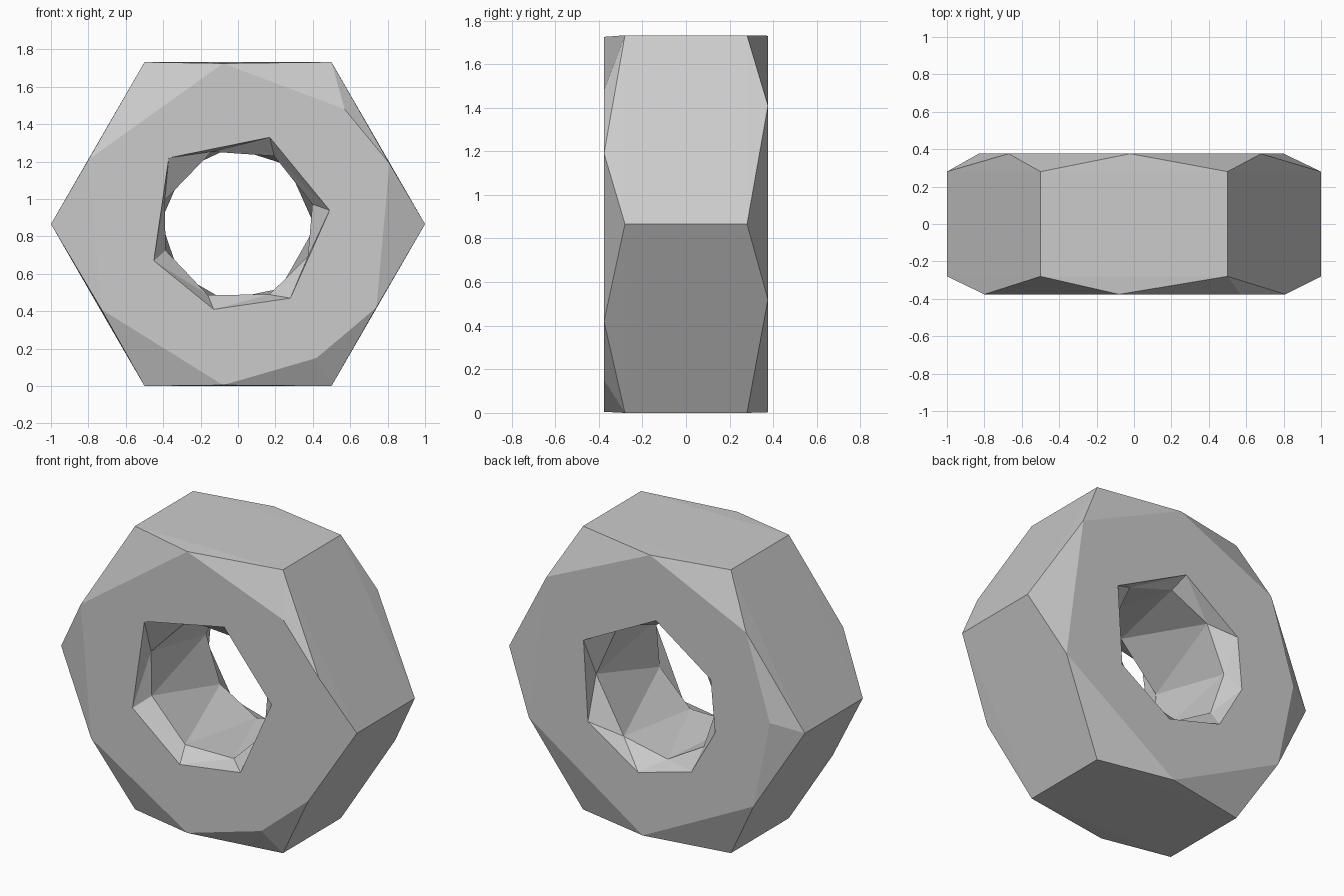
import bpy, bmesh, math

if "Cube" in bpy.data.objects:
    bpy.data.objects.remove(bpy.data.objects["Cube"])

CZ = 0.866          # height of the hole axis
FACE_Y = 0.376      # flat end faces
EDGE_Y = 0.28       # where the chamfers begin

bm = bmesh.new()


def ring(points, y):
    """Vertices at one depth, sorted counter-clockwise about the axis."""
    points = sorted(points, key=lambda p: math.atan2(p[1] - CZ, p[0]) % math.tau)
    return [bm.verts.new((x, y, z)) for x, z in points]


def circle(angles, radius):
    return [(radius * math.cos(math.radians(a)), CZ + radius * math.sin(math.radians(a)))
            for a in angles]


def stitch(a, b):
    """Join two closed rings with triangles, always taking the shorter diagonal."""
    start = min(range(len(b)), key=lambda k: (b[k].co - a[0].co).length)
    b = b[start:] + b[:start]
    na, nb = len(a), len(b)
    i = j = 0
    while i < na or j < nb:
        p, q = a[i % na], b[j % nb]
        p2, q2 = a[(i + 1) % na], b[(j + 1) % nb]
        if j == nb or (i < na and (p2.co - q.co).length < (q2.co - p.co).length):
            bm.faces.new((p, p2, q))
            i += 1
        else:
            bm.faces.new((p, q2, q))
            j += 1


def ring_edges(r):
    return [bm.edges.get((r[k], r[(k + 1) % len(r)])) for k in range(len(r))]


# Outlines (x, z) of the end faces and of the hole rims
hexagon = circle(range(0, 360, 60), 1.0)
front_outline = [(-.08, 1.725), (.57, 1.48), (.81, 1.19), (.74, .42),
                 (.42, .15), (-.08, .005), (-.73, .41), (-.80, 1.21)]
back_outline = [(-.02, 1.73), (.68, 1.41), (.80, .52), (.03, .003),
                (-.72, .38), (-.83, .92), (-.67, 1.43)]
front_rim = [(.17, 1.33), (.49, .94), (.28, .47), (-.13, .41), (-.45, .67), (-.37, 1.22)]
back_rim = [(.43, 1.09), (-.06, 1.34), (-.43, 1.08), (-.46, .76),
            (-.30, .48), (.06, .38), (.40, .60)]
front_bore = circle((15, 62, 110, 162, 200, 247, 294, 335), 0.412)
back_bore = circle((50, 95, 135, 178, 220, 260, 303, 358), 0.412)

# Six outer sides
front_hex, back_hex = ring(hexagon, -EDGE_Y), ring(hexagon, EDGE_Y)
for k in range(6):
    n = (k + 1) % 6
    bm.faces.new((front_hex[k], front_hex[n], back_hex[n], back_hex[k]))

# Corner chamfers, hole chamfers and flat end faces
bores = []
for hex_ring, outline, rim, bore, side in (
        (front_hex, front_outline, front_rim, front_bore, -1),
        (back_hex, back_outline, back_rim, back_bore, 1)):
    outer = ring(outline, side * FACE_Y)
    inner = ring(rim, side * FACE_Y)
    bore_ring = ring(bore, side * EDGE_Y)
    stitch(hex_ring, outer)
    stitch(inner, bore_ring)
    bmesh.ops.triangle_fill(bm, use_beauty=True, use_dissolve=False,
                            edges=ring_edges(outer) + ring_edges(inner),
                            normal=(0, side, 0))
    bores.append(bore_ring)

# Bore wall
stitch(*bores)

bmesh.ops.recalc_face_normals(bm, faces=bm.faces[:])
mesh = bpy.data.meshes.new("hex_nut")
bm.to_mesh(mesh)
bm.free()

grey = bpy.data.materials.new("light_grey")
grey.diffuse_color = (0.6, 0.6, 0.6, 1.0)
grey.use_nodes = True
grey.node_tree.nodes["Principled BSDF"].inputs["Base Color"].default_value = grey.diffuse_color
mesh.materials.append(grey)
nut = bpy.data.objects.new("hex_nut", mesh)
bpy.context.collection.objects.link(nut)
